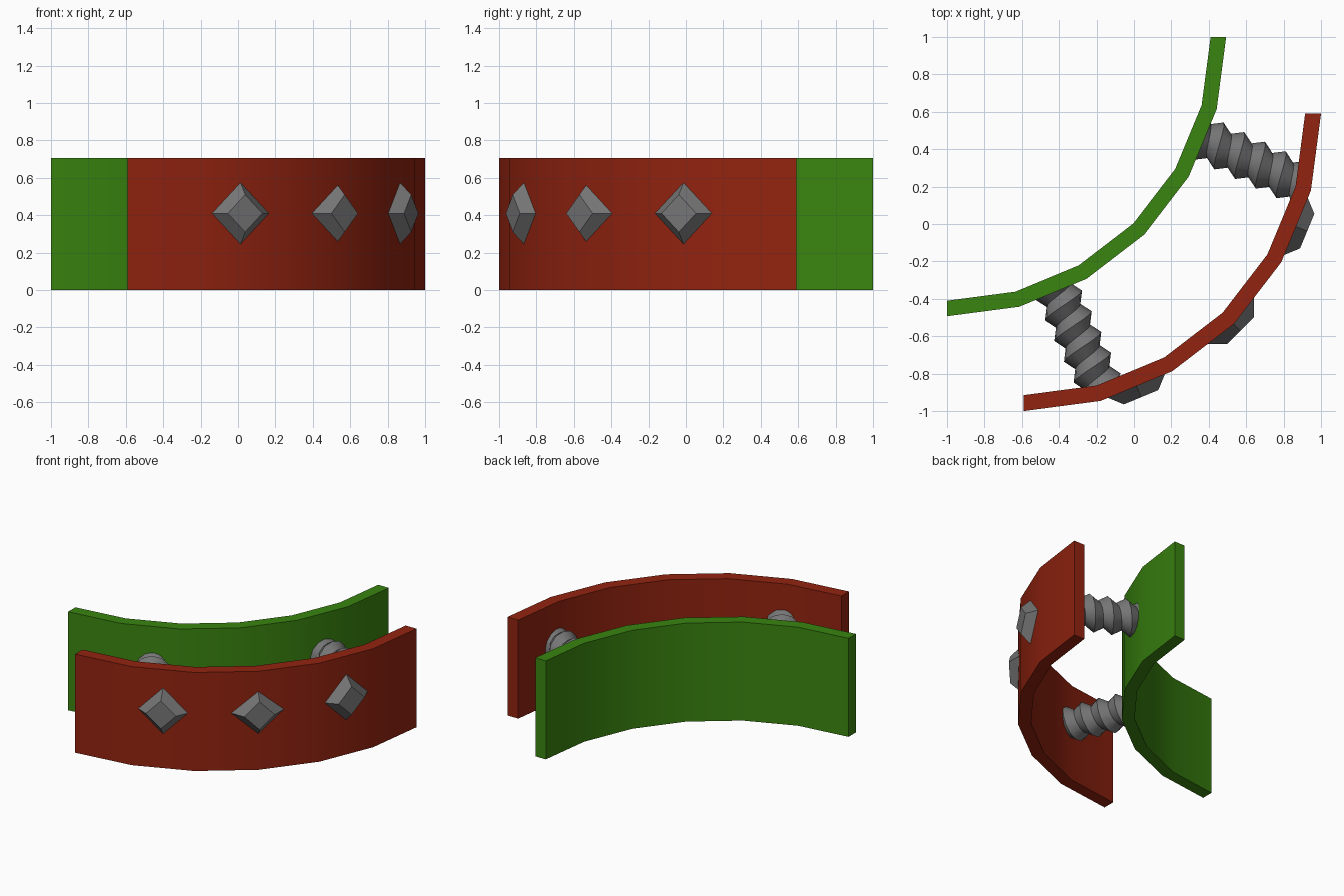
import bpy, bmesh, math
from mathutils import Vector

if "Cube" in bpy.data.objects:
    bpy.data.objects.remove(bpy.data.objects["Cube"])


def material(name, rgb):
    m = bpy.data.materials.new(name)
    m.diffuse_color = (*rgb, 1)
    m.use_nodes = True
    m.node_tree.nodes["Principled BSDF"].inputs["Base Color"].default_value = m.diffuse_color
    return m


RED = material("dark red", (0.29, 0.017, 0.005))
GREEN = material("green", (0.042, 0.235, 0.005))
GREY = material("dark grey", (0.18, 0.18, 0.18))


def finish(name, bm, mat, angle):
    bmesh.ops.recalc_face_normals(bm, faces=bm.faces)
    me = bpy.data.meshes.new(name)
    bm.to_mesh(me)
    bm.free()
    me.materials.append(mat)
    ob = bpy.data.objects.new(name, me)
    bpy.context.collection.objects.link(ob)
    bpy.ops.object.select_all(action='DESELECT')
    ob.select_set(True)
    bpy.context.view_layer.objects.active = ob
    bpy.ops.object.shade_smooth_by_angle(angle=math.radians(angle))


# quarter-circle wall made of six straight segments
def wall(name, cx, cy, r_in, r_out, height, mat):
    bm = bmesh.new()
    rings = []
    for i in range(7):
        a = math.radians(-90 + 15 * i)
        rings.append([bm.verts.new((cx + r * math.cos(a), cy + r * math.sin(a), z))
                      for r, z in ((r_in, 0), (r_out, 0), (r_out, height), (r_in, height))])
    for p, q in zip(rings, rings[1:]):
        for k in range(4):
            bm.faces.new((p[k], p[(k + 1) % 4], q[(k + 1) % 4], q[k]))
    bm.faces.new(rings[0])
    bm.faces.new(rings[-1])
    finish(name, bm, mat, 30)


# diamond-shaped truncated pyramid on the outside of the red wall
def stud(name, deg):
    a = math.radians(deg)
    n = Vector((math.cos(a), math.sin(a), 0))
    t = Vector((-n.y, n.x, 0))
    up = Vector((0, 0, 1))
    c = Vector((-0.59, 0.59, 0.41))
    bm = bmesh.new()
    loops = []
    for dist, r in ((1.564, 0.177), (1.641, 0.10)):
        loops.append([bm.verts.new(c + n * dist + t * x * r + up * z * r)
                      for x, z in ((1, 0), (0, 1), (-1, 0), (0, -1))])
    for k in range(4):
        j = (k + 1) % 4
        bm.faces.new((loops[0][k], loops[0][j], loops[1][j], loops[1][k]))
    bm.faces.new(loops[0])
    bm.faces.new(loops[1])
    finish(name, bm, GREY, 30)


# helical V-thread rod between the walls, ends buried in both
def threaded_rod(name, direction, offset, start, end):
    d = Vector(direction).normalized()
    up = Vector((0, 0, 1))
    e = up.cross(d)
    base = e * offset + up * 0.41
    pitch, steps, crest, valley = 0.122, 12, 0.124, 0.086
    clamp = lambda v: max(start, min(end, v))
    bm = bmesh.new()
    tops, lows = [], []
    for i in range(-2 * steps, 7 * steps):
        a = 2 * math.pi * i / steps
        out = e * math.cos(a) + up * math.sin(a)
        s = 0.206 + pitch * i / steps
        for rail, r, shift in ((tops, crest, 0), (lows, valley, pitch / 2)):
            along = clamp(s + shift)
            rail.append((bm.verts.new(base + d * along + out * r), along))

    def quad(*corners):
        if len({round(c[1], 6) for c in corners}) > 1:
            bm.faces.new([c[0] for c in corners])

    for i in range(len(tops) - 1):
        quad(tops[i], tops[i + 1], lows[i + 1], lows[i])
        if i + 1 + steps < len(tops):
            quad(lows[i], lows[i + 1], tops[i + 1 + steps], tops[i + steps])
    bmesh.ops.delete(bm, geom=[v for v in bm.verts if not v.link_faces], context='VERTS')
    finish(name, bm, GREY, 35)


wall("outer_wall", -0.59, 0.59, 1.505, 1.59, 0.705, RED)
wall("inner_wall", -1.0, 1.0, 1.41, 1.493, 0.705, GREEN)

for side, deg in (("left", -67.5), ("middle", -45), ("right", -22.5)):
    stud("stud_" + side, deg)

threaded_rod("threaded_rod_left", (0.42, -0.905, 0), -0.525, 0.13, 0.73)
threaded_rod("threaded_rod_right", (0.905, -0.42, 0), 0.57, 0.13, 0.72)
